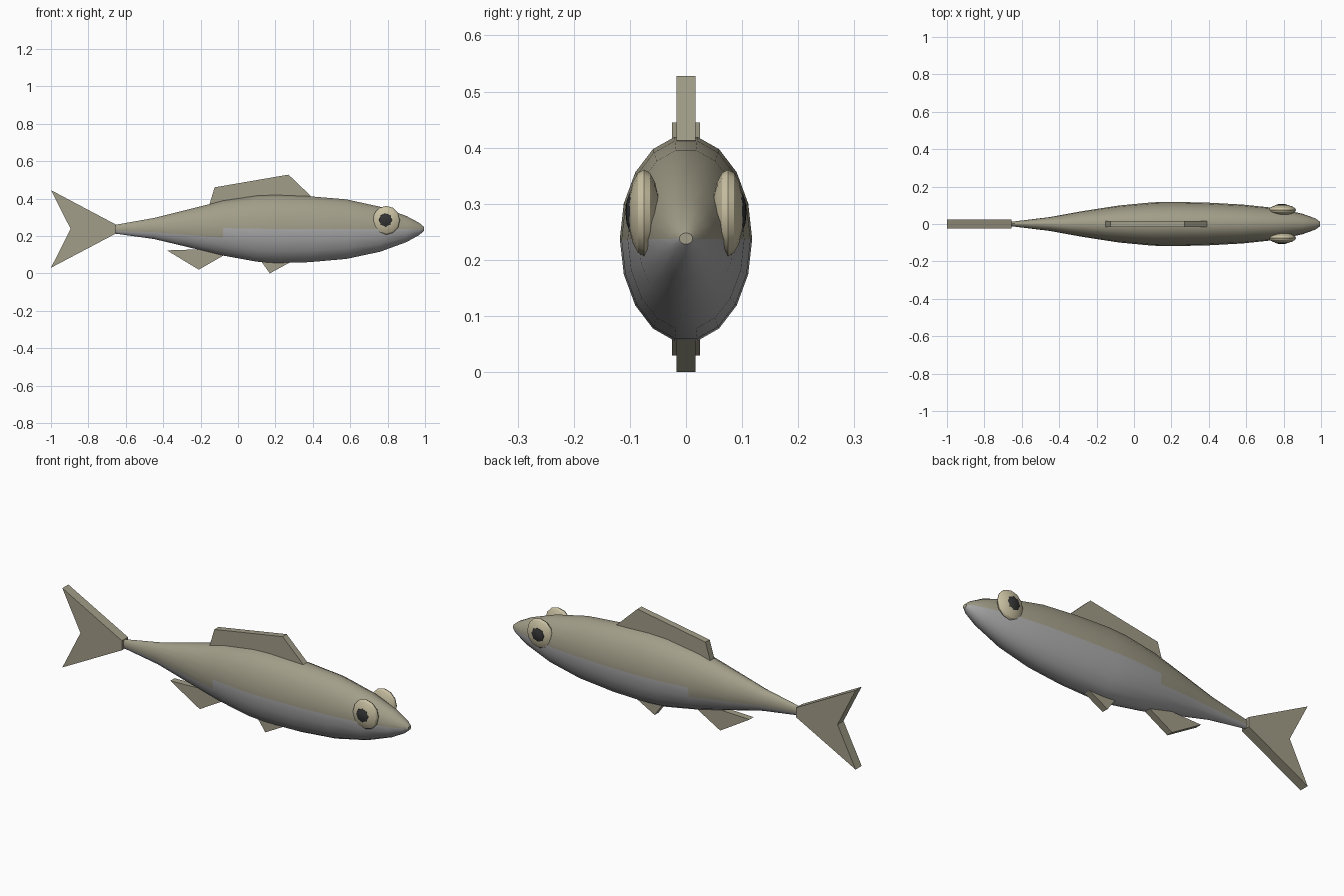
import bpy
import bmesh
from math import sin, cos, pi, radians
from mathutils import Matrix

if "Cube" in bpy.data.objects:
    bpy.data.objects.remove(bpy.data.objects["Cube"])


def material(name, rgb):
    m = bpy.data.materials.new(name)
    m.use_nodes = True
    colour = (*rgb, 1)
    m.diffuse_color = colour
    m.node_tree.nodes["Principled BSDF"].inputs["Base Color"].default_value = colour
    return m


OLIVE = material("olive back", (0.36, 0.34, 0.25))
SILVER = material("silver belly", (0.40, 0.40, 0.40))
CREAM = material("cream eye", (0.60, 0.54, 0.37))
DARK = material("dark pupil", (0.035, 0.035, 0.035))


def finish(bm, name, mats, smooth=None):
    bmesh.ops.recalc_face_normals(bm, faces=bm.faces)
    mesh = bpy.data.meshes.new(name)
    bm.to_mesh(mesh)
    bm.free()
    ob = bpy.data.objects.new(name, mesh)
    bpy.context.collection.objects.link(ob)
    for m in mats:
        mesh.materials.append(m)
    if smooth:
        bpy.ops.object.select_all(action="DESELECT")
        ob.select_set(True)
        bpy.context.view_layer.objects.active = ob
        bpy.ops.object.shade_smooth_by_angle(angle=radians(smooth))
    return ob


# Body: elliptical sections of x, top, bottom, half width
SECTIONS = [
    (-0.655, 0.260, 0.212, 0.012), (-0.45, 0.297, 0.183, 0.037),
    (-0.28, 0.340, 0.142, 0.068), (-0.08, 0.391, 0.093, 0.099),
    (0.1, 0.418, 0.060, 0.116), (0.2, 0.422, 0.053, 0.118),
    (0.38, 0.415, 0.057, 0.115), (0.58, 0.398, 0.075, 0.104),
    (0.76, 0.358, 0.114, 0.085), (0.9, 0.308, 0.166, 0.055),
    (0.97, 0.270, 0.205, 0.030), (0.995, 0.248, 0.228, 0.012),
]
SIDES = 18
bm = bmesh.new()
rings = []
for x, top, bottom, half in SECTIONS:
    mid, tall = (top + bottom) / 2, (top - bottom) / 2
    rings.append([bm.verts.new((x, half * cos(2 * pi * i / SIDES),
                                mid + tall * sin(2 * pi * i / SIDES)))
                  for i in range(SIDES)])
for n, (a, b) in enumerate(zip(rings, rings[1:])):
    for i in range(SIDES):
        j = (i + 1) % SIDES
        face = bm.faces.new((a[i], a[j], b[j], b[i]))
        # The olive back reaches one strip lower towards the tail
        upper = i < SIDES // 2 or (n < 3 and i in (SIDES // 2, SIDES - 1))
        face.material_index = 0 if upper else 1
bm.faces.new(rings[0])
bm.faces.new(rings[-1])
finish(bm, "body", [OLIVE, SILVER], 30)


# Fins: flat outlines in x and z, given a thickness across y
def fin(name, outline, half):
    bm = bmesh.new()
    face = bm.faces.new([bm.verts.new((x, -half, z)) for x, z in outline])
    extruded = bmesh.ops.extrude_face_region(bm, geom=[face])
    moved = [v for v in extruded["geom"] if isinstance(v, bmesh.types.BMVert)]
    bmesh.ops.translate(bm, verts=moved, vec=(0, 2 * half, 0))
    finish(bm, name, [OLIVE])


fin("tail_fin", [(-1, 0.445), (-0.655, 0.262), (-0.655, 0.212),
                 (-1, 0.03), (-0.895, 0.238)], 0.025)
fin("dorsal_fin", [(-0.155, 0.36), (-0.125, 0.46), (0.27, 0.528),
                   (0.39, 0.413), (0.2, 0.36)], 0.017)
fin("pelvic_fin", [(0.12, 0.07), (0.17, 0), (0.28, 0.06)], 0.017)
fin("anal_fin", [(-0.38, 0.123), (-0.21, 0.02), (-0.07, 0.1),
                 (-0.16, 0.13)], 0.017)


# Eyes: flattened balls with their poles across the body
def ball(name, centre, size, segments, rows, mat):
    bm = bmesh.new()
    bmesh.ops.create_uvsphere(
        bm, u_segments=segments, v_segments=rows, radius=1,
        matrix=Matrix.Translation(centre) @ Matrix.Diagonal((*size, 1))
        @ Matrix.Rotation(pi / 2, 4, "X"))
    finish(bm, name, [mat], 30)


for side, word in ((-1, "front"), (1, "back")):
    ball(word + "_eye", (0.793, side * 0.075, 0.284),
         (0.073, 0.028, 0.077), 12, 8, CREAM)
    ball(word + "_pupil", (0.79, side * 0.092, 0.285),
         (0.041, 0.016, 0.041), 8, 6, DARK)
